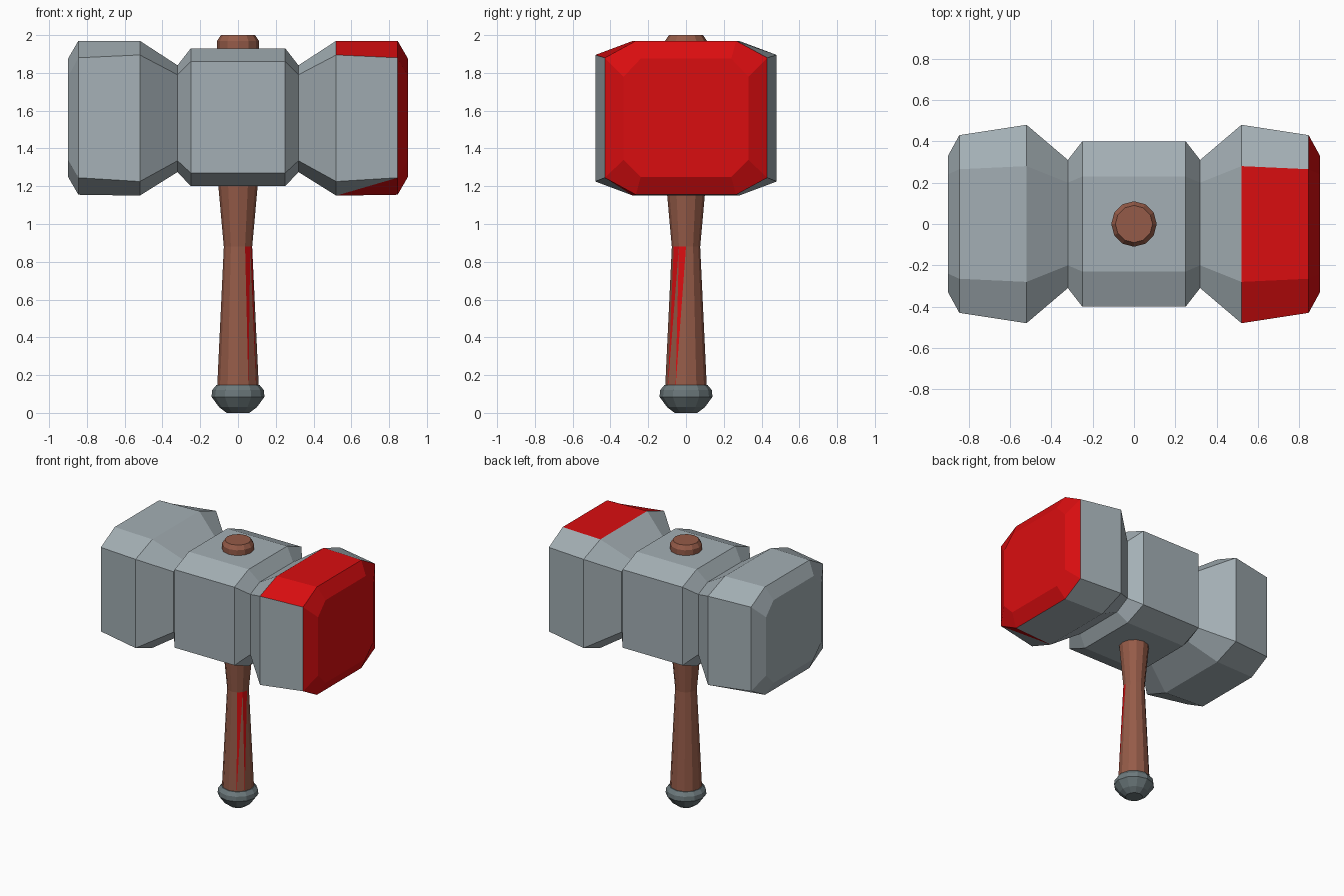
import bpy
import bmesh
import math

cube = bpy.data.objects.get("Cube")
if cube:
    bpy.data.objects.remove(cube, do_unlink=True)


def material(name, rgb):
    mat = bpy.data.materials.new(name)
    mat.use_nodes = True
    mat.diffuse_color = (*rgb, 1)
    mat.node_tree.nodes["Principled BSDF"].inputs["Base Color"].default_value = (*rgb, 1)
    return mat


steel = material("steel grey", (0.37, 0.43, 0.46))
dark_steel = material("dark steel", (0.15, 0.19, 0.20))
wood = material("brown wood", (0.30, 0.105, 0.065))
red = material("red paint", (0.70, 0.004, 0.005))


def loft(name, rings, mats, paint=None):
    """Skin a list of equal point rings with quads and close both ends."""
    bm = bmesh.new()
    loops = [[bm.verts.new(p) for p in ring] for ring in rings]
    n = len(loops[0])
    for a, b in zip(loops, loops[1:]):
        for i in range(n):
            j = (i + 1) % n
            bm.faces.new((a[i], a[j], b[j], b[i]))
    bm.faces.new(loops[0])
    bm.faces.new(loops[-1])
    if paint:
        paint(bm, loops)
    bmesh.ops.recalc_face_normals(bm, faces=bm.faces[:])
    mesh = bpy.data.meshes.new(name)
    bm.to_mesh(mesh)
    bm.free()
    for mat in mats:
        mesh.materials.append(mat)
    obj = bpy.data.objects.new(name, mesh)
    bpy.context.collection.objects.link(obj)
    return obj


def split_quad(bm, corner, across):
    """Cut the quad holding two opposite corners along its diagonal."""
    face = next(f for f in corner.link_faces if across in f.verts)
    bmesh.utils.face_split(face, corner, across)


# Hammer head: chamfered block sections along x
def octagon(x, side, flat, low, low_edge, high_edge, high):
    s, f = side, flat
    return [(x, y, z) for y, z in (
        (-f, low), (f, low), (s, low_edge), (s, high_edge),
        (f, high), (-f, high), (-s, high_edge), (-s, low_edge))]


half = [(0.25, 0.40, 0.23, 1.20, 1.27, 1.86, 1.93),
        (0.32, 0.31, 0.20, 1.275, 1.335, 1.79, 1.84),
        (0.52, 0.48, 0.28, 1.15, 1.225, 1.895, 1.97),
        (0.845, 0.43, 0.265, 1.155, 1.245, 1.88, 1.97),
        (0.90, 0.33, 0.24, 1.25, 1.34, 1.78, 1.875)]
sections = [octagon(-s[0], *s[1:]) for s in reversed(half)]
sections += [octagon(*s) for s in half]


def paint_head(bm, loops):
    wide, rim = loops[-3], loops[-2]
    # Lower front chamfer is half painted
    split_quad(bm, wide[0], rim[7])
    drip = {wide[0], rim[0], rim[7]}
    top = {wide[4], wide[5], wide[6], rim[4], rim[5], rim[6]}
    for f in bm.faces:
        verts = set(f.verts)
        on_end = f.calc_center_median().x > 0.85
        f.material_index = int(on_end or verts <= top or verts == drip)


loft("hammer_head", sections, [steel, red], paint_head)


# Turned parts: twelve-sided rings stacked along z
def turned(name, profile, mats, paint=None):
    angles = [i * math.tau / 12 for i in range(12)]
    rings = [[(r * math.cos(a), r * math.sin(a), z) for a in angles]
             for r, z in profile]
    return loft(name, rings, mats, paint)


def paint_handle(bm, loops):
    low, waist = loops[0], loops[1]
    # Red streaks run down from the waist to a point
    split_quad(bm, low[11], waist[0])
    split_quad(bm, low[10], waist[11])
    streaks = [{low[11], waist[0], waist[11]}, {low[10], waist[11], waist[10]}]
    for f in bm.faces:
        f.material_index = int(set(f.verts) in streaks)


turned("handle", [(0.11, 0.14), (0.075, 0.88), (0.105, 1.21)],
       [wood, red], paint_handle)
turned("handle_tip", [(0.11, 1.92), (0.11, 1.97), (0.09, 2.0)], [wood])
turned("pommel", [(0.06, 0), (0.10, 0.03), (0.14, 0.085), (0.137, 0.12), (0.115, 0.147)],
       [dark_steel])
